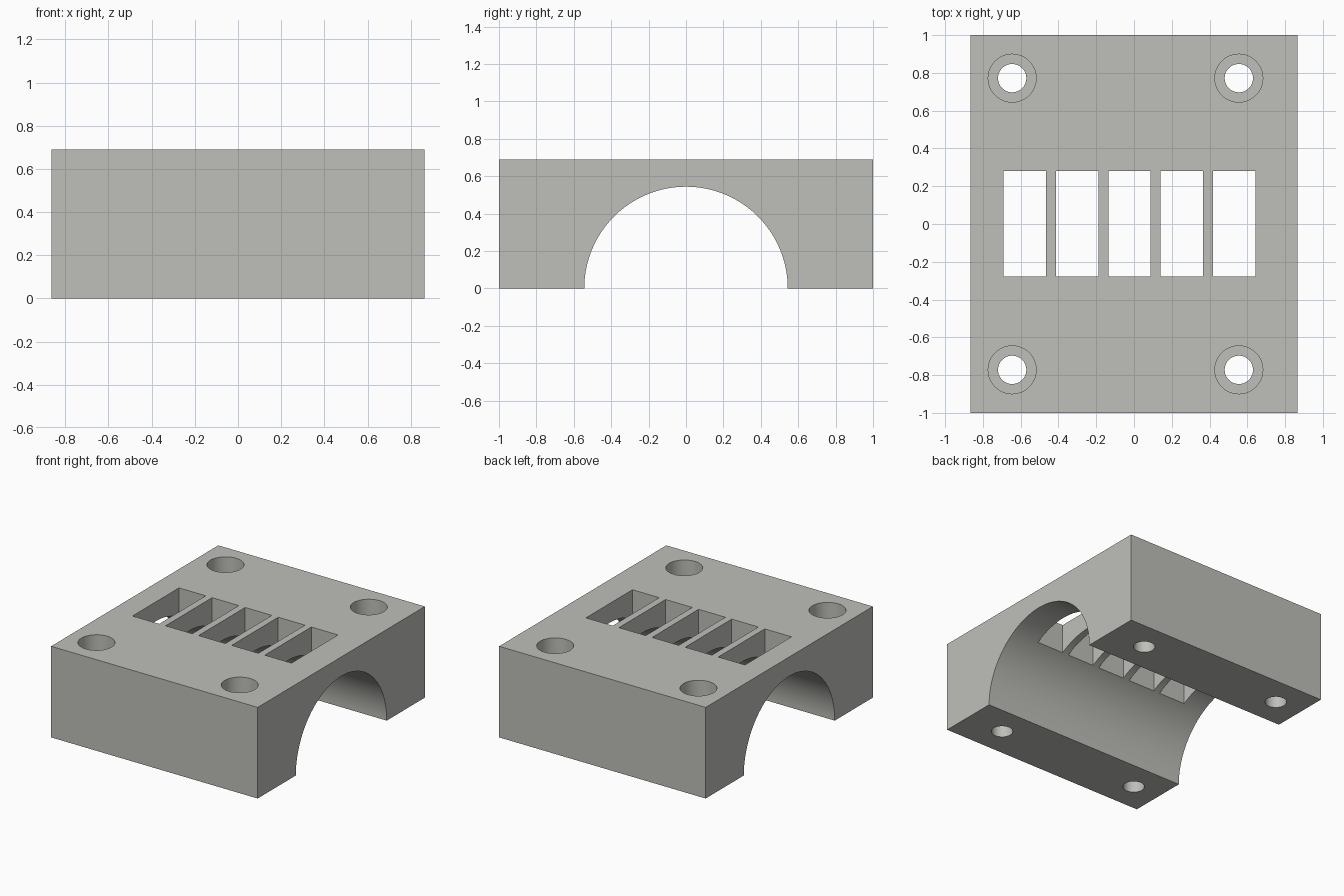
import bpy
import bmesh
import math
from mathutils import Matrix

if "Cube" in bpy.data.objects:
    bpy.data.objects.remove(bpy.data.objects["Cube"])

HALF_X, HALF_Y, HEIGHT = 0.865, 1.0, 0.69
BORE_R = 0.544


def make_object(name, bm):
    mesh = bpy.data.meshes.new(name)
    bmesh.ops.recalc_face_normals(bm, faces=bm.faces)
    bm.to_mesh(mesh)
    bm.free()
    obj = bpy.data.objects.new(name, mesh)
    bpy.context.collection.objects.link(obj)
    return obj


def box_cutter(name, x0, x1, y0, y1, z0, z1):
    bm = bmesh.new()
    m = Matrix.Translation(((x0 + x1) / 2, (y0 + y1) / 2, (z0 + z1) / 2))
    m = m @ Matrix.Diagonal((x1 - x0, y1 - y0, z1 - z0, 1))
    bmesh.ops.create_cube(bm, size=1, matrix=m)
    return make_object(name, bm)


def hole_cutter(name, x, y, r, z0, z1):
    bm = bmesh.new()
    bmesh.ops.create_cone(bm, cap_ends=True, segments=48, radius1=r, radius2=r,
                          depth=z1 - z0, matrix=Matrix.Translation((x, y, (z0 + z1) / 2)))
    return make_object(name, bm)


# Block with a half-round tunnel: arched profile extruded along x
bm = bmesh.new()
profile = [(-HALF_Y, 0), (-HALF_Y, HEIGHT), (HALF_Y, HEIGHT), (HALF_Y, 0)]
N = 64
profile += [(BORE_R * math.cos(math.pi * i / N), BORE_R * math.sin(math.pi * i / N))
            for i in range(N + 1)]
end = bm.faces.new([bm.verts.new((-HALF_X, y, z)) for y, z in profile])
ext = bmesh.ops.extrude_face_region(bm, geom=[end])
moved = [g for g in ext["geom"] if isinstance(g, bmesh.types.BMVert)]
bmesh.ops.translate(bm, verts=moved, vec=(2 * HALF_X, 0, 0))
block = make_object("bearing_block", bm)

cutters = []
# Row of five ventilation slots through the roof of the tunnel
for i in range(5):
    x0 = -0.69 + i * 0.277
    cutters.append(box_cutter("slot_cutter", x0, x0 + 0.224, -0.277, 0.28, 0.2, 1))

# Four counterbored screw holes
for x in (-0.645, 0.555):
    for y in (-0.772, 0.772):
        cutters.append(hole_cutter("counterbore_cutter", x, y, 0.127, HEIGHT - 0.3, 1))
        cutters.append(hole_cutter("screw_hole_cutter", x, y, 0.075, -0.2, 0.6))

for c in cutters:
    c.hide_render = True
    mod = block.modifiers.new(c.name, "BOOLEAN")
    mod.operation = "DIFFERENCE"
    mod.solver = "EXACT"
    mod.object = c

# Bake the cuts and drop the cutters
graph = bpy.context.evaluated_depsgraph_get()
graph.update()
baked = bpy.data.meshes.new_from_object(block.evaluated_get(graph))
block.modifiers.clear()
block.data = baked
for c in cutters:
    bpy.data.objects.remove(c)

# Single warm grey
grey = bpy.data.materials.new("warm_grey")
grey.diffuse_color = (0.52, 0.52, 0.49, 1)
grey.use_nodes = True
grey.node_tree.nodes["Principled BSDF"].inputs["Base Color"].default_value = grey.diffuse_color
block.data.materials.clear()
block.data.materials.append(grey)

bpy.context.view_layer.objects.active = block
block.select_set(True)
bpy.ops.object.shade_smooth_by_angle(angle=math.radians(30))
